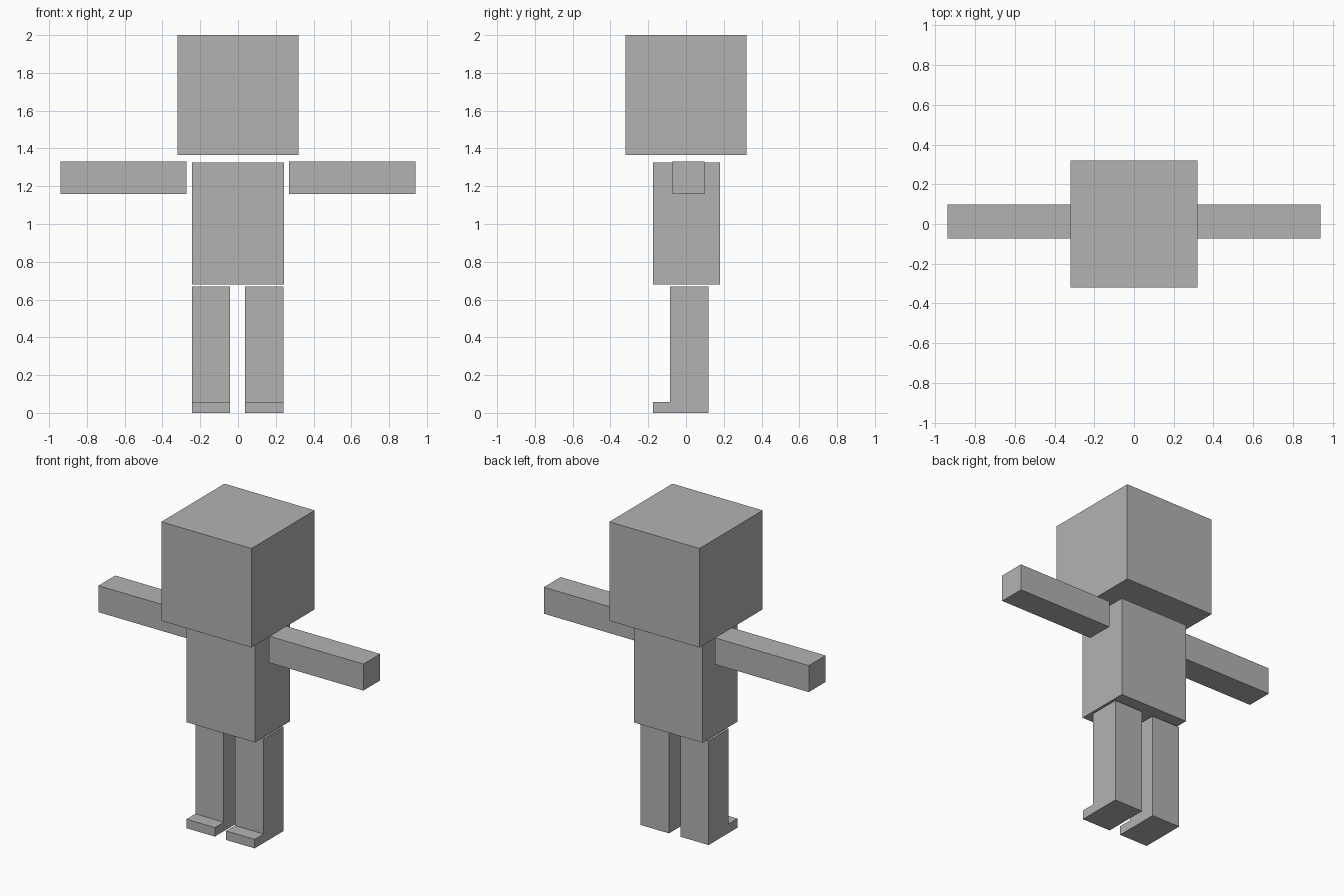
import bpy, bmesh

if "Cube" in bpy.data.objects:
    bpy.data.objects.remove(bpy.data.objects["Cube"])

grey = bpy.data.materials.new("plain grey")
grey.diffuse_color = (0.45, 0.45, 0.45, 1)
grey.use_nodes = True
grey.node_tree.nodes["Principled BSDF"].inputs["Base Color"].default_value = grey.diffuse_color


def prism(name, profile, x0, x1):
    """Extrude a closed (y, z) profile along x from x0 to x1."""
    bm = bmesh.new()
    face = bm.faces.new([bm.verts.new((x0, y, z)) for y, z in profile])
    new = bmesh.ops.extrude_face_region(bm, geom=[face])["geom"]
    verts = [v for v in new if isinstance(v, bmesh.types.BMVert)]
    bmesh.ops.translate(bm, verts=verts, vec=(x1 - x0, 0, 0))
    bmesh.ops.recalc_face_normals(bm, faces=bm.faces)
    mesh = bpy.data.meshes.new(name)
    bm.to_mesh(mesh)
    bm.free()
    mesh.materials.append(grey)
    obj = bpy.data.objects.new(name, mesh)
    bpy.context.collection.objects.link(obj)
    return obj


def box(name, x, y, z):
    profile = [(y[0], z[0]), (y[1], z[0]), (y[1], z[1]), (y[0], z[1])]
    return prism(name, profile, *x)


# Head and torso
box("head", (-0.32, 0.32), (-0.32, 0.32), (1.365, 2.0))
box("torso", (-0.243, 0.243), (-0.175, 0.18), (0.68, 1.325))

# Outstretched arms, separated from the torso by a small gap
box("left_arm", (0.27, 0.94), (-0.072, 0.098), (1.16, 1.33))
box("right_arm", (-0.94, -0.273), (-0.072, 0.098), (1.16, 1.33))

# Legs with a thin foot pointing forward
leg = [(-0.175, 0), (0.118, 0), (0.118, 0.668),
       (-0.085, 0.668), (-0.085, 0.058), (-0.175, 0.058)]
prism("left_leg", leg, 0.038, 0.241)
prism("right_leg", leg, -0.243, -0.042)
